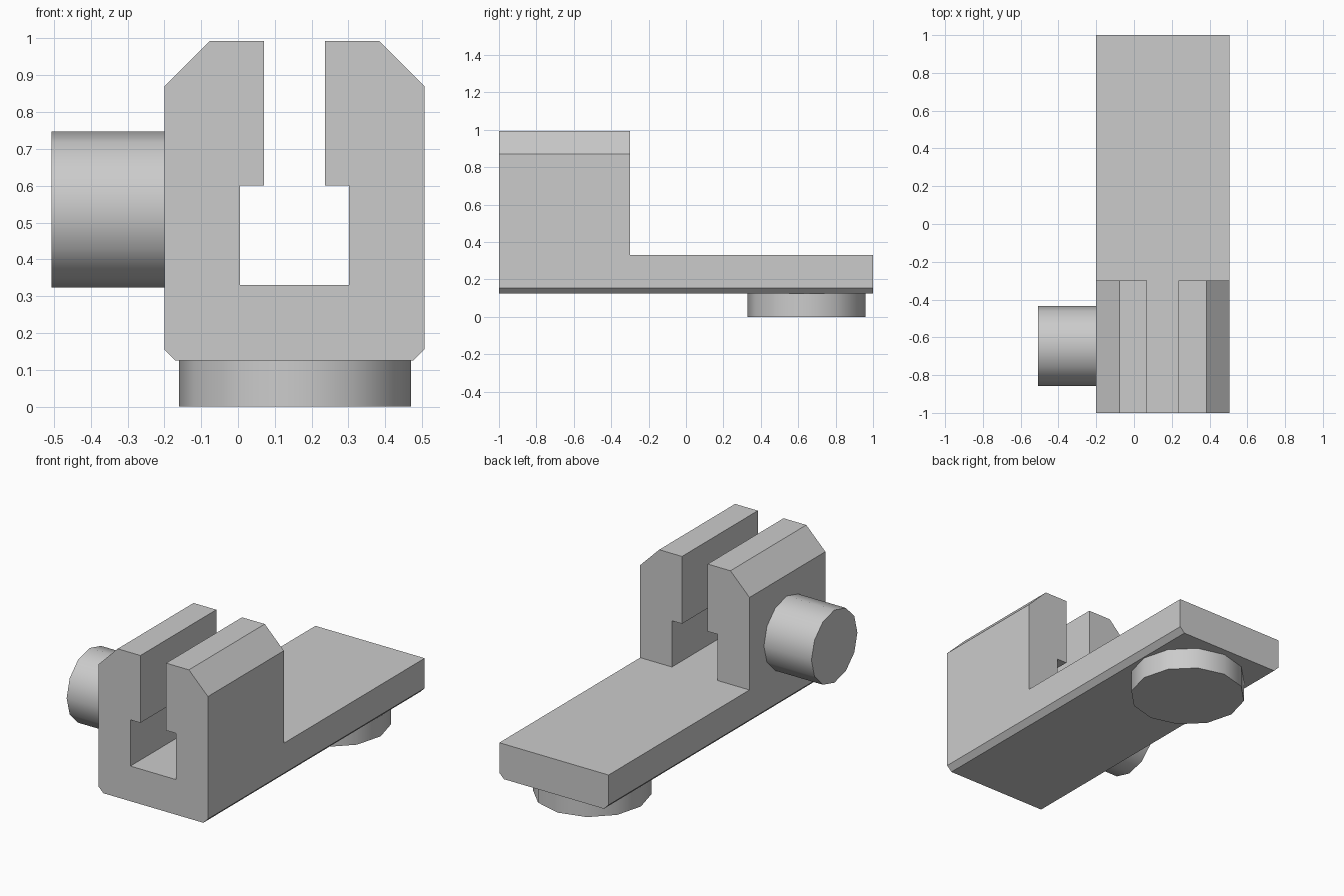
import bpy
import bmesh
import math
from mathutils import Matrix, Vector

cube = bpy.data.objects.get("Cube")
if cube:
    bpy.data.objects.remove(cube, do_unlink=True)

grey = bpy.data.materials.new("plain grey")
grey.use_nodes = True
colour = (0.6, 0.6, 0.6, 1)
grey.diffuse_color = colour
grey.node_tree.nodes["Principled BSDF"].inputs["Base Color"].default_value = colour

MID = 0.153    # centre line of the bracket
FLOOR = 0.33   # top of the base plate


def finish(bm, name):
    bmesh.ops.recalc_face_normals(bm, faces=bm.faces[:])
    mesh = bpy.data.meshes.new(name)
    bm.to_mesh(mesh)
    bm.free()
    obj = bpy.data.objects.new(name, mesh)
    mesh.materials.append(grey)
    bpy.context.collection.objects.link(obj)
    return obj


def extrude_to(bm, faces, y):
    """Extrude faces along y and return the new end faces."""
    result = bmesh.ops.extrude_face_region(bm, geom=faces)["geom"]
    for v in result:
        if isinstance(v, bmesh.types.BMVert):
            v.co.y = y
    return [f for f in result if isinstance(f, bmesh.types.BMFace)]


# Bracket: plate section and two mirrored hooked jaws, given as (offset, z)
half_plate = [(0.323, 0.125), (0.353, 0.155), (0.353, FLOOR), (0.148, FLOOR)]
half_jaw = [(0.148, FLOOR), (0.353, FLOOR), (0.353, 0.87), (0.23, 0.993),
            (0.083, 0.993), (0.083, 0.6), (0.148, 0.6)]
sections = [half_plate + [(-x, z) for x, z in reversed(half_plate)],
            half_jaw, [(-x, z) for x, z in half_jaw]]
bm = bmesh.new()
for section in sections:
    bm.faces.new([bm.verts.new((MID + x, -1, z)) for x, z in section])
bmesh.ops.remove_doubles(bm, verts=bm.verts[:], dist=0.0001)
bmesh.ops.recalc_face_normals(bm, faces=bm.faces[:])
ends = extrude_to(bm, bm.faces[:], -0.3)
plate_end = [min(ends, key=lambda f: f.calc_center_median().z)]
extrude_to(bm, plate_end, 1)
bmesh.ops.recalc_face_normals(bm, faces=bm.faces[:])
bmesh.ops.dissolve_limit(bm, angle_limit=math.radians(1),
                         verts=bm.verts[:], edges=bm.edges[:])
finish(bm, "slotted_bracket")


# Round pegs with twelve softly shaded sides
def peg(name, radius, length, centre, rotation):
    bm = bmesh.new()
    bmesh.ops.create_cone(bm, cap_ends=True, segments=12, radius1=radius,
                          radius2=radius, depth=length,
                          matrix=Matrix.Translation(Vector(centre)) @ rotation)
    obj = finish(bm, name)
    bpy.ops.object.select_all(action="DESELECT")
    obj.select_set(True)
    bpy.context.view_layer.objects.active = obj
    bpy.ops.object.shade_smooth_by_angle(angle=math.radians(35))


peg("side_peg", 0.212, 0.307, (-0.3535, -0.645, 0.535),
    Matrix.Rotation(math.pi / 2, 4, "Y"))
peg("bottom_foot", 0.315, 0.125, (MID + 0.002, 0.645, 0.0625), Matrix.Identity(4))
